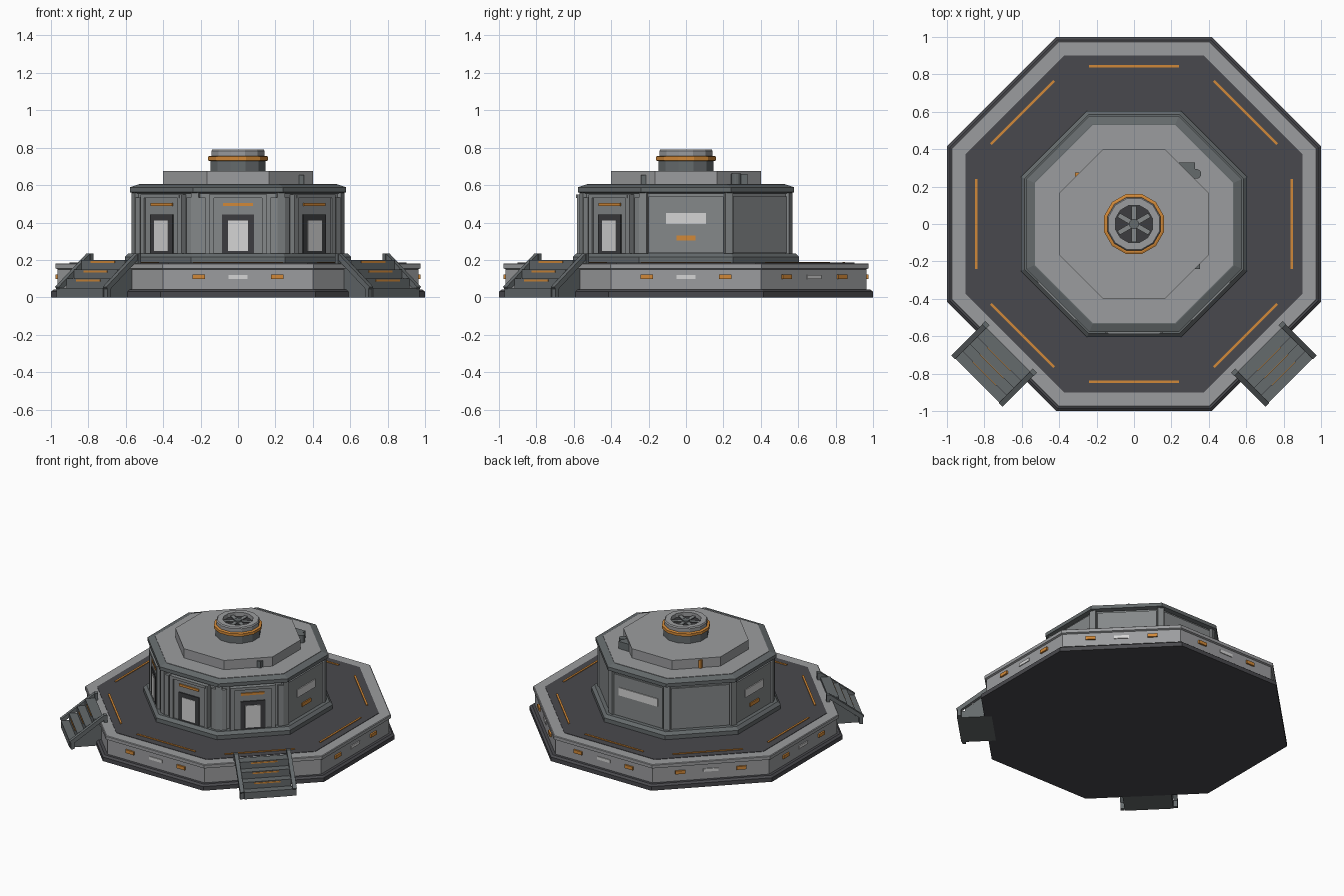
import bpy, bmesh, math
from mathutils import Matrix, Vector

if "Cube" in bpy.data.objects:
    bpy.data.objects.remove(bpy.data.objects["Cube"])


def material(name, r, g, b):
    m = bpy.data.materials.new(name)
    m.diffuse_color = (r, g, b, 1)
    m.use_nodes = True
    m.node_tree.nodes["Principled BSDF"].inputs["Base Color"].default_value = m.diffuse_color
    return m


LIGHT = material("light grey", .33, .335, .345)
WALL = material("wall grey", .235, .25, .255)
TRIM = material("trim grey", .13, .145, .15)
DARK = material("dark grey", .066, .066, .074)
FRAME = material("charcoal", .045, .046, .05)
ORANGE = material("orange", .64, .25, .04)
GLASS = material("pale panel", .66, .66, .66)


def finish(name, bm, mat):
    bmesh.ops.recalc_face_normals(bm, faces=bm.faces)
    me = bpy.data.meshes.new(name)
    bm.to_mesh(me)
    bm.free()
    me.materials.append(mat)
    ob = bpy.data.objects.new(name, me)
    bpy.context.collection.objects.link(ob)
    return ob


def lathe(name, profile, mat, n=8, caps=True):
    """Stack of n-sided rings; profile holds (apothem, z)."""
    bm = bmesh.new()
    rings = []
    for a, z in profile:
        r = a / math.cos(math.pi / n)
        rings.append([bm.verts.new((r * math.cos((i + .5) * 2 * math.pi / n),
                                    r * math.sin((i + .5) * 2 * math.pi / n), z)) for i in range(n)])
    for lo, hi in zip(rings, rings[1:]):
        for i in range(n):
            j = (i + 1) % n
            bm.faces.new((lo[i], lo[j], hi[j], hi[i]))
    if caps:
        bm.faces.new(rings[0][::-1])
        bm.faces.new(rings[-1])
    return finish(name, bm, mat)


def box(name, deg, r, t, z, mat, tilt=0):
    """Box on the side facing deg: r outward, t sideways, z up, each a (min, max) pair."""
    bm = bmesh.new()
    spans = (r, t, z)
    size = [b - a for a, b in spans]
    mid = Vector([(a + b) / 2 for a, b in spans])
    m = (Matrix.Rotation(math.radians(deg), 4, 'Z') @ Matrix.Translation(mid)
         @ Matrix.Rotation(tilt, 4, 'Y') @ Matrix.Diagonal((*size, 1)))
    bmesh.ops.create_cube(bm, size=1, matrix=m)
    return finish(name, bm, mat)


# Octagonal platform
lathe("plinth", [(1, 0), (1, .03), (.985, .042)], DARK)
lathe("platform_wall", [(.965, .04), (.965, .155)], LIGHT)
lathe("platform_rim", [(.965, .15), (.977, .155), (.977, .178), (.972, .182)], LIGHT)
lathe("deck_floor", [(.9, .17), (.9, .185)], DARK)

STAIRS = (225, 315)
for deg in range(0, 360, 45):
    box("deck_light_strip", deg, (.836, .850), (-.24, .24), (.183, .190), ORANGE)
    if deg not in STAIRS:
        box("platform_center_light", deg, (.96, .971), (-.052, .052), (.098, .12), GLASS)
        for s in (-1, 1):
            box("platform_side_light", deg, (.96, .977), (s * .21 - .034, s * .21 + .034), (.097, .121), ORANGE)

# Stairs on the two front diagonals
for deg in STAIRS:
    for i in range(4):
        front, top = 1.185 - i * .055, .05 * (i + 1)
        box("stair_step", deg, (.95, front), (-.165, .165), (0, top), TRIM)
        if i:
            box("step_light", deg, (front - .002, front + .004), (-.09, .09), (top - .016, top - .006), ORANGE)
    for s in (-1, 1):
        a, b = Vector((.945, .222)), Vector((1.18, .045))
        c, length = (a + b) / 2, (b - a).length
        tilt = math.atan2(a.y - b.y, b.x - a.x)
        box("stair_rail", deg, (c.x - length / 2, c.x + length / 2),
            (s * .18 - .014, s * .18 + .014), (c.y - .014, c.y + .014), TRIM, tilt)
        box("rail_post_upper", deg, (.93, .953), (s * .18 - .016, s * .18 + .016), (.17, .234), TRIM)
        box("rail_foot", deg, (1.155, 1.18), (s * .18 - .014, s * .18 + .014), (0, .06), TRIM)

# Building body
lathe("building_skirt", [(.605, .18), (.605, .215), (.585, .235)], TRIM)
lathe("building_wall", [(.548, .23), (.548, .57)], WALL)
lathe("roof_eave", [(.55, .555), (.578, .562), (.578, .588), (.535, .603)], TRIM)
lathe("roof_deck", [(.53, .59), (.53, .606)], LIGHT)
lathe("roof_tier", [(.4, .60), (.4, .675)], LIGHT)

# Door bays on the three front sides
for deg in (225, 270, 315):
    box("door_bay", deg, (.53, .572), (-.135, .135), (.23, .55), WALL)
    box("door_frame", deg, (.56, .58), (-.085, .085), (.23, .442), FRAME)
    box("door_panel", deg, (.57, .584), (-.053, .053), (.248, .412), GLASS)
    box("door_light", deg, (.56, .58), (-.08, .08), (.487, .504), ORANGE)
    box("bay_lintel", deg, (.55, .587), (-.14, .14), (.53, .55), WALL)
    for s in (-1, 1):
        for name, t0, t1, r1, z1 in (("bay_pilaster", .128, .155, .584, .55),
                                     ("outer_pilaster", .175, .215, .566, .535)):
            box(name, deg, (.53, r1), tuple(sorted((s * t0, s * t1))), (.23, z1), WALL)

# Panelled sides and back
for deg in (0, 45, 90, 135, 180):
    box("wall_panel", deg, (.53, .56), (-.2, .2), (.238, .54), WALL)
    if deg % 90 == 0:
        w = .16 if deg == 90 else .106
        box("side_window", deg, (.55, .566), (-w, w), (.392, .45), GLASS)
        if deg != 90:
            box("side_light", deg, (.55, .568), (-.052, .052), (.304, .33), ORANGE)

# Corner posts
for i in range(8):
    box("corner_post", 22.5 + 45 * i, (.56, .606), (-.022, .022), (.23, .56), WALL)

# Roof vent tower with fan
lathe("vent_base", [(.148, .67), (.148, .735)], TRIM, 12)
lathe("vent_ring", [(.150, .728), (.160, .732), (.160, .752), (.150, .756)], ORANGE, 12)
lathe("vent_cap", [(.143, .75), (.143, .782), (.137, .79), (.1, .79), (.1, .756)], LIGHT, 12, False)
lathe("fan_well", [(.102, .752), (.102, .76)], FRAME, 12)
lathe("fan_hub", [(.026, .755), (.026, .784)], TRIM, 12)
for i in range(6):
    box("fan_blade", 30 + 60 * i, (.02, .095), (-.013, .013), (.768, .774), WALL, 0)

# Roof equipment
box("roof_unit", 0, (.24, .325), (.22, .33), (.6, .66), TRIM)
bm = bmesh.new()
bmesh.ops.create_cone(bm, cap_ends=True, segments=16, radius1=.026, radius2=.026, depth=.06,
                      matrix=Matrix.Translation((.333, .268, .632)))
finish("roof_pipe", bm, TRIM)
box("roof_box", 0, (.29, .353), (-.24, -.19), (.6, .655), TRIM)
box("roof_beacon", 0, (-.315, -.295), (.255, .275), (.6, .665), ORANGE)
